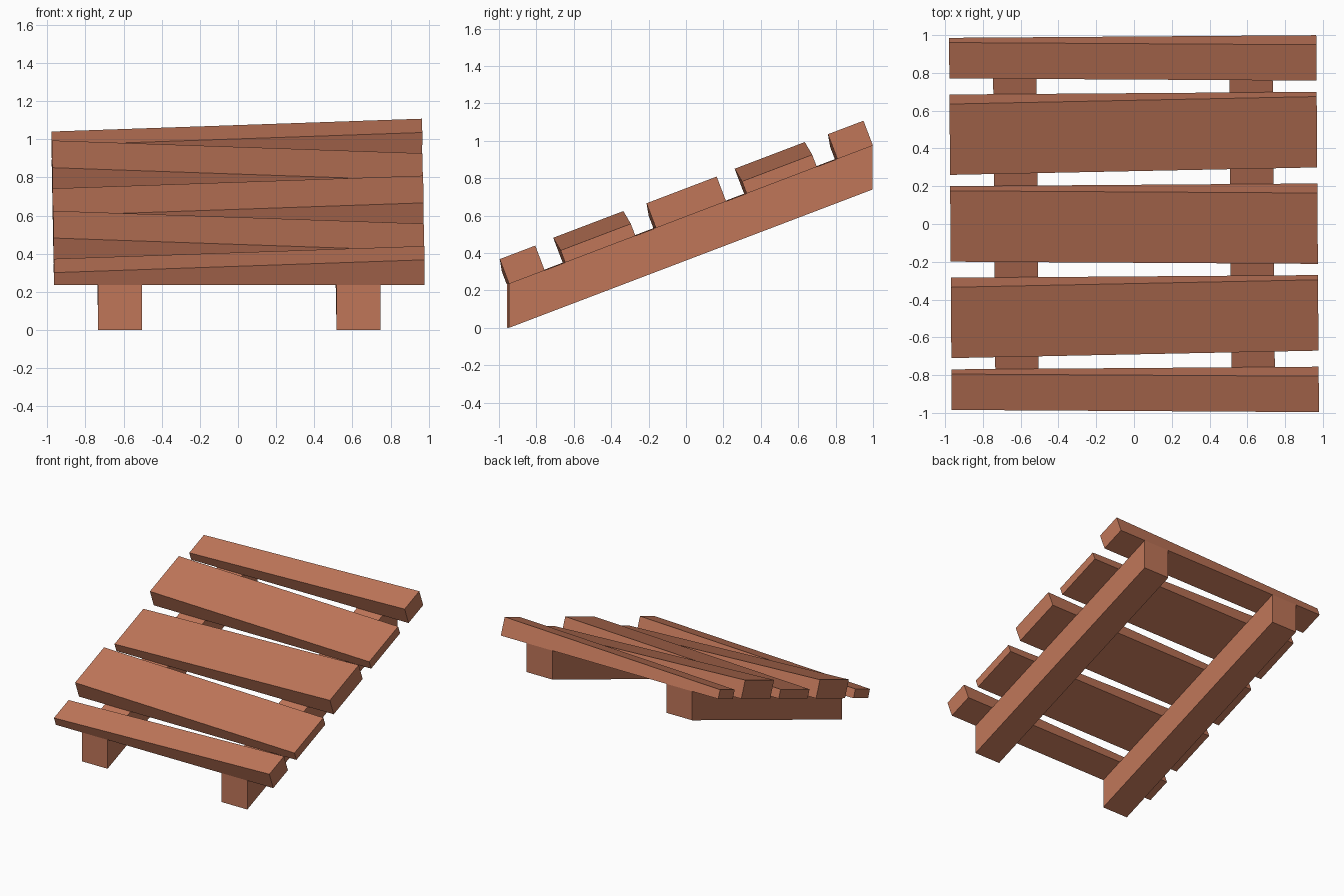
import bpy, bmesh, math
from mathutils import Matrix, Vector

if "Cube" in bpy.data.objects:
    bpy.data.objects.remove(bpy.data.objects["Cube"])

wood = bpy.data.materials.new("red_brown_wood")
wood.diffuse_color = (0.527, 0.182, 0.100, 1)
wood.use_nodes = True
wood.node_tree.nodes["Principled BSDF"].inputs["Base Color"].default_value = wood.diffuse_color

Y0, Y1 = -0.9525, 0.9925        # front and back of the ramp
RAIL_H = 0.235
SLOPE = 0.74 / (Y1 - Y0)
ANGLE = math.atan(SLOPE)
NORMAL = Vector((0, -math.sin(ANGLE), math.cos(ANGLE)))
TURN = Matrix.Rotation(0.0072, 4, 'Z')   # the whole piece is turned very slightly


def deck(x, y):
    """Point on the sloping top of the rails."""
    return Vector((x, y, RAIL_H + SLOPE * (y - Y0)))


def loft(name, left, right):
    """Solid between two matching four-point end sections."""
    bm = bmesh.new()
    a = [bm.verts.new(TURN @ p) for p in left]
    b = [bm.verts.new(TURN @ p) for p in right]
    bm.faces.new(a)
    bm.faces.new(b[::-1])
    for i in range(4):
        j = (i + 1) % 4
        bm.faces.new((a[i], b[i], b[j], a[j]))
    bmesh.ops.recalc_face_normals(bm, faces=bm.faces)
    mesh = bpy.data.meshes.new(name)
    bm.to_mesh(mesh)
    bm.free()
    mesh.materials.append(wood)
    obj = bpy.data.objects.new(name, mesh)
    bpy.context.collection.objects.link(obj)


# Two sloping rails with upright cut ends
def rail_section(x):
    drop = Vector((0, 0, -RAIL_H))
    return [deck(x, Y0) + drop, deck(x, Y1) + drop, deck(x, Y1), deck(x, Y0)]


for side, x0, x1 in (("left", -0.74, -0.51), ("right", 0.51, 0.74)):
    loft(f"{side}_rail", rail_section(x0), rail_section(x1))


# Five planks, wedge-shaped, thick end alternating between right and left
def plank_section(x, y0, y1, thick):
    up = NORMAL * thick
    return [deck(x, y0), deck(x, y1), deck(x, y1) + up, deck(x, y0) + up]


y = Y0
for i, width in enumerate((0.19, 0.375, 0.375, 0.375, 0.19)):
    tl, tr = (0.07, 0.142) if i % 2 == 0 else (0.142, 0.07)
    loft(f"plank_{i + 1}",
         plank_section(-0.972, y, y + width, tl),
         plank_section(0.972, y, y + width, tr))
    y += width + 0.11
